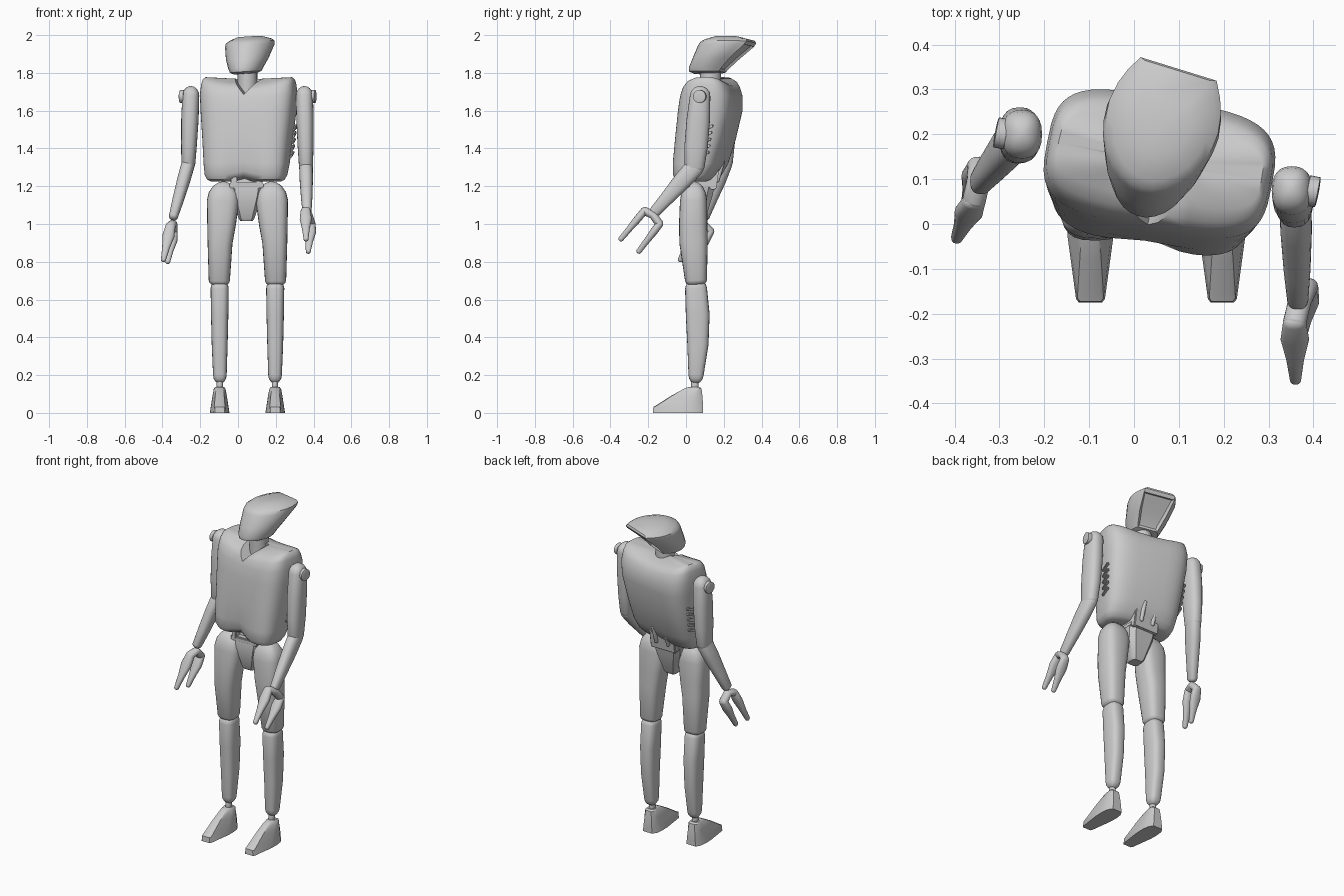
import bpy, bmesh, math
from mathutils import Vector

cube = bpy.data.objects.get("Cube")
if cube:
    bpy.data.objects.remove(cube, do_unlink=True)

MID = 0.05          # centre line of the hips
TWIST = -0.19       # turn of the upper body


def finish(name, bm, angle=38, location=(0, 0, 0), rotation=(0, 0, 0), parent=None):
    bmesh.ops.recalc_face_normals(bm, faces=bm.faces)
    mesh = bpy.data.meshes.new(name)
    bm.to_mesh(mesh)
    bm.free()
    obj = bpy.data.objects.new(name, mesh)
    bpy.context.collection.objects.link(obj)
    obj.location, obj.rotation_euler, obj.parent = location, rotation, parent
    bpy.ops.object.select_all(action='DESELECT')
    obj.select_set(True)
    bpy.context.view_layer.objects.active = obj
    bpy.ops.object.shade_smooth_by_angle(angle=math.radians(angle))
    return obj


def loft(rings):
    bm = bmesh.new()
    rows = [[bm.verts.new(p) for p in ring] for ring in rings]
    count = len(rows[0])
    for low, high in zip(rows, rows[1:]):
        for i in range(count):
            j = (i + 1) % count
            bm.faces.new((low[i], low[j], high[j], high[i]))
    for row in (rows[0], rows[-1]):
        hub = bm.verts.new(sum((v.co for v in row), Vector()) / count)
        for i in range(count):
            bm.faces.new((row[i], row[(i + 1) % count], hub))
    return bm


def stack(half_plan, levels, tweak=None):
    """Loft a mirrored plan (unit half outline) through levels of z, front, back, half width."""
    plan = half_plan + [(-x, y) for x, y in reversed(half_plan) if x > 0.001]
    rings = []
    for z, front, back, width in levels:
        ring = [Vector((x * width, (front + back) / 2 + y * (back - front) / 2, z)) for x, y in plan]
        rings.append([tweak(p) for p in ring] if tweak else ring)
    return loft(rings)


def limb(name, path, sizes, caps, power=2.4, sides=24):
    """Loft round-ended sections along a path."""
    pts = [Vector(p) for p in path]
    sections = []
    for i, p in enumerate(pts):
        d = (pts[min(i + 1, len(pts) - 1)] - pts[max(i - 1, 0)]).normalized()
        sections.append((p, d, sizes[i]))
    steps = [math.radians(a) for a in (25, 50, 70, 84)]

    def cap(section, length):
        p, d, (a, b) = section
        return [(p + d * length * math.sin(t), d, (a * math.cos(t), b * math.cos(t))) for t in steps]

    sections = cap(sections[0], -caps[0])[::-1] + sections + cap(sections[-1], caps[1])
    rings = []
    for p, d, (a, b) in sections:
        u = (Vector((1, 0, 0)) - d * d.x).normalized()
        v = d.cross(u)
        ring = []
        for k in range(sides):
            c, s = math.cos(math.tau * k / sides), math.sin(math.tau * k / sides)
            ring.append(p + u * a * math.copysign(abs(c) ** (2 / power), c)
                        + v * b * math.copysign(abs(s) ** (2 / power), s))
        rings.append(ring)
    return finish(name, loft(rings))


def box(name, centre, size, rotation=(0, 0, 0), parent=None, bevel=0.006):
    bm = bmesh.new()
    bmesh.ops.create_cube(bm, size=1)
    bmesh.ops.scale(bm, vec=size, verts=bm.verts)
    bmesh.ops.bevel(bm, geom=bm.edges[:], offset=bevel, segments=2, affect='EDGES')
    return finish(name, bm, 30, centre, rotation, parent)


# Torso shell: boxy plan, notched lower front, saddle-shaped shoulders
def shape_torso(p):
    low = max(0, min(1, (1.42 - p.z) / 0.15))
    high = max(0, min(1, (p.z - 1.6) / 0.15))
    centre = math.exp(-(p.x / 0.06) ** 2)
    if p.y < 0:
        p.y += 0.03 * low * centre
        p.z += 0.02 * low * centre
    p.z += high * (0.035 * (p.x / 0.24) ** 2 - 0.025)
    return p


torso_plan = []
for k in range(25):
    t = math.pi * k / 24
    c, s = -math.cos(t), math.sin(t)
    torso_plan.append((max(s, 0) ** 0.5, math.copysign(abs(c) ** 0.6, c)))
torso_plan[0], torso_plan[-1] = (0, -1), (0, 1)
torso = finish("torso_shell", stack(torso_plan, [
    (1.225, -0.14, 0.0, 0.185), (1.235, -0.165, 0.02, 0.205), (1.26, -0.178, 0.045, 0.217),
    (1.32, -0.178, 0.08, 0.225), (1.45, -0.165, 0.12, 0.236), (1.6, -0.148, 0.155, 0.25),
    (1.68, -0.136, 0.155, 0.255), (1.73, -0.12, 0.14, 0.25), (1.755, -0.1, 0.125, 0.243),
    (1.77, -0.07, 0.1, 0.23)], shape_torso), 40, (MID + 0.005, 0.125, 0), (0, 0, TWIST))

# V neckline cut into the front of the torso
wedge = [(-0.09, 1.79), (0, 1.685), (0.09, 1.79)]
cutter = finish("neckline_cutter", loft([[Vector((x, y, z)) for x, z in wedge] for y in (-0.25, 0.01)]),
                30, torso.location, torso.rotation_euler)
cutter.hide_render = True
bpy.context.view_layer.objects.active = torso
cut = torso.modifiers.new("neckline", 'BOOLEAN')
cut.operation, cut.solver, cut.object = 'DIFFERENCE', 'EXACT', cutter
bpy.context.view_layer.update()
bpy.ops.object.modifier_apply(modifier=cut.name)
bpy.data.objects.remove(cutter, do_unlink=True)

# Side vents
for side in (-1, 1):
    for k in range(5):
        z = 1.37 + 0.035 * k
        box("side_vent", (side * (0.228 + 0.085 * (z - 1.32)), 0.012 + 0.006 * k, z),
            (0.016, 0.065, 0.016), (0.35, 0, 0), torso, 0.004)

# Neck
limb("neck", [(MID, 0.13, 1.66), (MID, 0.13, 1.83)], [(0.052, 0.055)] * 2, (0.01, 0.01), 2)

# Head: pointed round front, flat overhanging back with a recessed panel
head_plan = [(0, -1), (0.2, -0.98), (0.4, -0.9), (0.6, -0.76), (0.78, -0.56), (0.91, -0.3),
             (0.98, -0.05), (1, 0.2), (0.95, 0.5), (0.85, 0.75), (0.7, 1)]
head = stack(head_plan, [
    (-0.1, -0.14, -0.02, 0.06), (-0.09, -0.165, 0.015, 0.082), (-0.07, -0.168, 0.03, 0.092),
    (-0.02, -0.147, 0.08, 0.113), (0.05, -0.117, 0.16, 0.13), (0.068, -0.105, 0.172, 0.127),
    (0.08, -0.085, 0.168, 0.11), (0.097, -0.03, 0.1, 0.065)])
head.normal_update()
panel = [f for f in head.faces if len(f.verts) == 4 and all(abs(v.co.x) < 0.1 for v in f.verts)
         and abs(f.calc_center_median().x) < 0.001 and f.calc_center_median().y > 0
         and f.calc_center_median().z < 0.055]
bmesh.ops.inset_region(head, faces=panel, thickness=0.014, depth=-0.012)
finish("head", head, 35, (MID + 0.003, 0.18, 1.895), (0, -0.07, -0.3))

# Waist and pelvis
box("waist_block", (0.045, 0.1, 1.26), (0.17, 0.14, 0.14), (-0.15, 0, 0))
box("waist_band", (0.045, 0.065, 1.205), (0.18, 0.15, 0.03))
for side in (-1, 1):
    box("waist_lug", (0.045 + side * 0.065, 0.01, 1.23), (0.032, 0.05, 0.055))
    limb("waist_strut", [(0.045 + side * 0.04, 0.165, 1.23), (0.045 + side * 0.04, 0.195, 1.33)],
         [(0.012, 0.012)] * 2, (0.01, 0.01), 2, 12)
wedge_plan = [(0.7, -1), (1, -0.6), (1, 0.6), (0.7, 1)]
finish("pelvis", stack(wedge_plan, [(1.015, 0.03, 0.095, 0.032), (1.03, 0.02, 0.105, 0.042),
       (1.15, -0.005, 0.14, 0.082), (1.195, 0.0, 0.15, 0.09)]), 30, (0.045, 0, 0))

# Legs and feet
foot_plan = [(0, -1), (0.5, -1), (0.62, -0.94), (0.98, 0.1), (1, 0.5), (0.9, 0.8), (0.6, 1), (0, 1)]
for label, side in (("right", -1), ("left", 1)):
    def at(offset, y, z):
        return (MID + side * offset, y, z)
    limb(label + "_thigh", [at(0.13, 0.04, 1.12), at(0.137, 0.038, 1.0), at(0.145, 0.04, 0.9),
         at(0.149, 0.053, 0.7)], [(0.085, 0.072), (0.076, 0.075), (0.066, 0.075), (0.056, 0.058)],
         (0.105, 0.03), 2.8)
    limb(label + "_shin", [at(0.147, 0.053, 0.66), at(0.147, 0.062, 0.52), at(0.147, 0.063, 0.36),
         at(0.146, 0.053, 0.2)], [(0.048, 0.058), (0.046, 0.063), (0.042, 0.056), (0.036, 0.04)],
         (0.045, 0.045), 2.8)
    limb(label + "_ankle", [at(0.146, 0.047, 0.165), at(0.146, 0.047, 0.125)],
         [(0.017, 0.02)] * 2, (0.01, 0.01), 2, 16)
    finish(label + "_foot", stack(foot_plan, [(0, -0.175, 0.09, 0.052), (0.032, -0.173, 0.09, 0.047),
           (0.045, -0.15, 0.09, 0.045), (0.09, -0.08, 0.087, 0.038), (0.128, -0.01, 0.082, 0.031),
           (0.136, 0.01, 0.072, 0.024)]), 35, at(0.147, 0, 0))

# Arms: shoulder, elbow, wrist, then the root and tip of both fingers
arms = {
    "right": (-1, (-0.25, 0.2, 1.68), (-0.263, 0.195, 1.32), (-0.342, 0.095, 1.04),
              [((-0.357, 0.05, 0.99), (-0.395, -0.03, 0.81)), ((-0.345, 0.13, 0.96), (-0.372, 0.05, 0.8))]),
    "left": (1, (0.352, 0.075, 1.68), (0.36, 0.045, 1.3), (0.365, -0.165, 1.065),
             [((0.358, -0.22, 1.07), (0.36, -0.345, 0.92)), ((0.385, -0.14, 1.0), (0.372, -0.25, 0.855))])}
for label, (side, shoulder, elbow, wrist, fingers) in arms.items():
    s, e, w = Vector(shoulder), Vector(elbow), Vector(wrist)
    limb(label + "_upper_arm", [s, s.lerp(e, 0.35), s.lerp(e, 0.7), e],
         [(0.045, 0.054), (0.046, 0.062), (0.042, 0.062), (0.037, 0.052)], (0.05, 0.03))
    limb(label + "_forearm", [e, e.lerp(w, 0.3), e.lerp(w, 0.7), w],
         [(0.036, 0.05), (0.035, 0.048), (0.03, 0.037), (0.024, 0.03)], (0.045, 0.02))
    hub = s + Vector((side * 0.035, 0, -0.005))
    limb(label + "_shoulder_disc", [hub, hub + Vector((side * 0.022, side * TWIST * 0.022, 0))],
         [(0.034, 0.034)] * 2, (0.002, 0.003), 2)
    roots = [Vector(root) for root, tip in fingers]
    limb(label + "_palm", [roots[0], w.lerp((roots[0] + roots[1]) / 2, 0.6), roots[1]],
         [(0.026, 0.022)] * 3, (0.012, 0.012), 2, 16)
    for root, tip in fingers:
        r, t = Vector(root), Vector(tip)
        limb(label + "_finger", [r, r.lerp(t, 0.3), r.lerp(t, 0.65), t],
             [(0.026, 0.02), (0.032, 0.02), (0.02, 0.016), (0.013, 0.014)], (0.02, 0.012), 2.4, 16)
